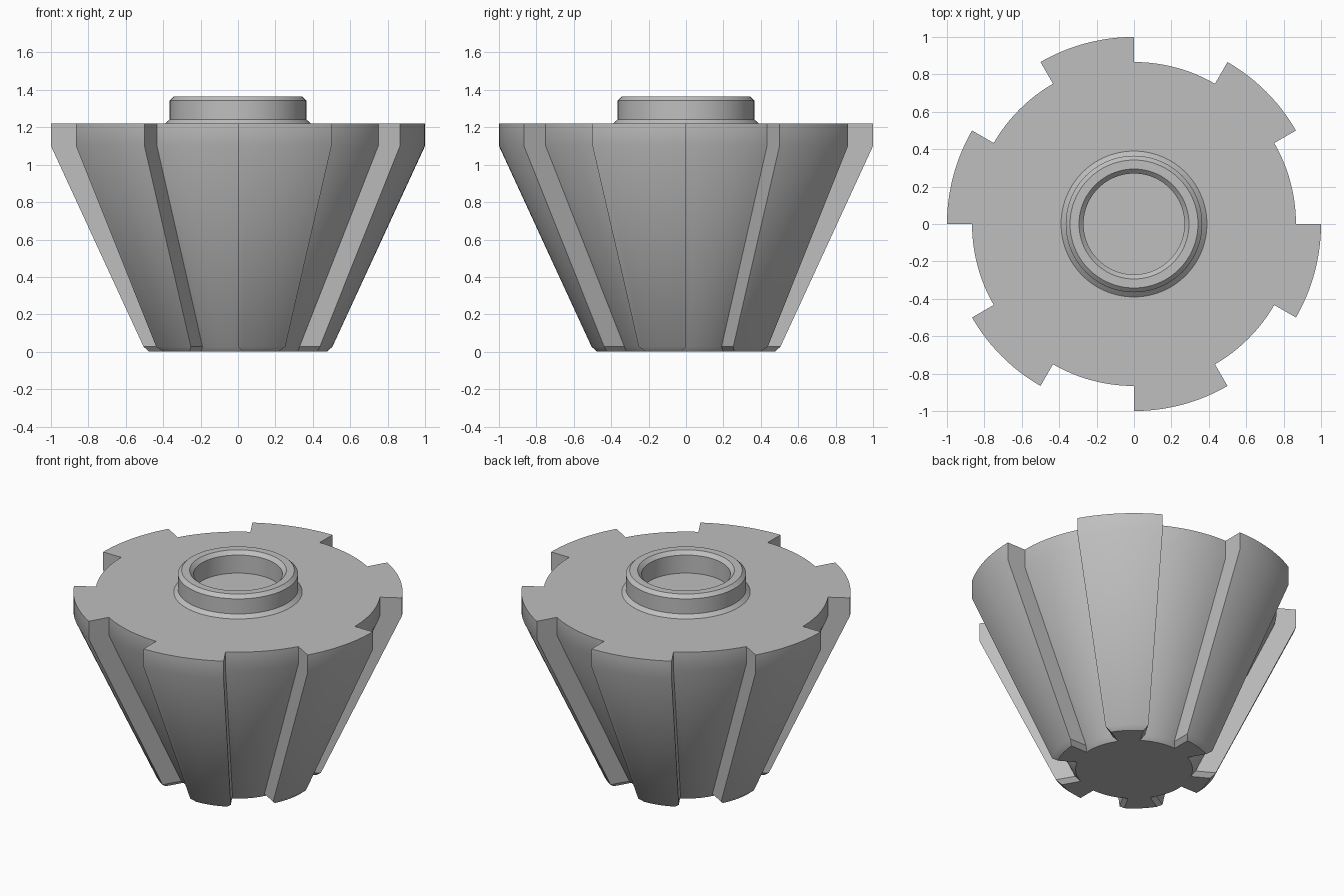
import bpy, bmesh
from math import cos, sin, radians

cube = bpy.data.objects.get("Cube")
if cube:
    bpy.data.objects.remove(cube, do_unlink=True)

grey = bpy.data.materials.new("plain grey")
grey.use_nodes = True
COLOUR = (0.52, 0.52, 0.52, 1)
grey.diffuse_color = COLOUR
grey.node_tree.nodes["Principled BSDF"].inputs["Base Color"].default_value = COLOUR

SECTORS, STEPS = 12, 12


def toothed_ring(bm, z, tooth, groove, inset=0.0):
    """Closed outline of alternating grooves and teeth; inset narrows the teeth."""
    ring = []
    for k in range(SECTORS):
        r = tooth if k % 2 else groove
        shift = (inset if k % 2 else -inset) / r
        start, end = radians(30 * k) + shift, radians(30 * k + 30) - shift
        for j in range(STEPS + 1):
            a = start + (end - start) * j / STEPS
            ring.append(bm.verts.new((r * cos(a), r * sin(a), z)))
    return ring


def round_ring(bm, z, r, count=96):
    turn = [radians(360 * i / count) for i in range(count)]
    return [bm.verts.new((r * cos(a), r * sin(a), z)) for a in turn]


def bridge(bm, lower, upper):
    n = len(lower)
    for i in range(n):
        j = (i + 1) % n
        bm.faces.new((lower[i], lower[j], upper[j], upper[i]))


def finish(bm, name):
    mesh = bpy.data.meshes.new(name)
    bm.to_mesh(mesh)
    bm.free()
    mesh.materials.append(grey)
    obj = bpy.data.objects.new(name, mesh)
    bpy.context.collection.objects.link(obj)
    bpy.ops.object.select_all(action="DESELECT")
    obj.select_set(True)
    bpy.context.view_layer.objects.active = obj
    bpy.ops.object.shade_smooth_by_angle(angle=radians(30))


# Tapered body with six teeth, a short straight rim and a chamfered base
bm = bmesh.new()
rings = [toothed_ring(bm, 0, 0.475, 0.355, 0.025),
         toothed_ring(bm, 0.027, 0.505, 0.38),
         toothed_ring(bm, 1.1, 1, 0.866),
         toothed_ring(bm, 1.22, 1, 0.866)]
for lower, upper in zip(rings, rings[1:]):
    bridge(bm, lower, upper)
bm.faces.new(rings[0][::-1])
bm.faces.new(rings[-1])
finish(bm, "toothed_body")

# Hollow collar on top: flared foot, chamfered rim, bore down to the body
bm = bmesh.new()
profile = [(0.39, 1.22), (0.365, 1.242), (0.365, 1.343), (0.342, 1.365),
           (0.294, 1.365), (0.27, 1.341), (0.27, 1.22)]
rings = [round_ring(bm, z, r) for r, z in profile]
for lower, upper in zip(rings, rings[1:]):
    bridge(bm, lower, upper)
finish(bm, "top_collar")
